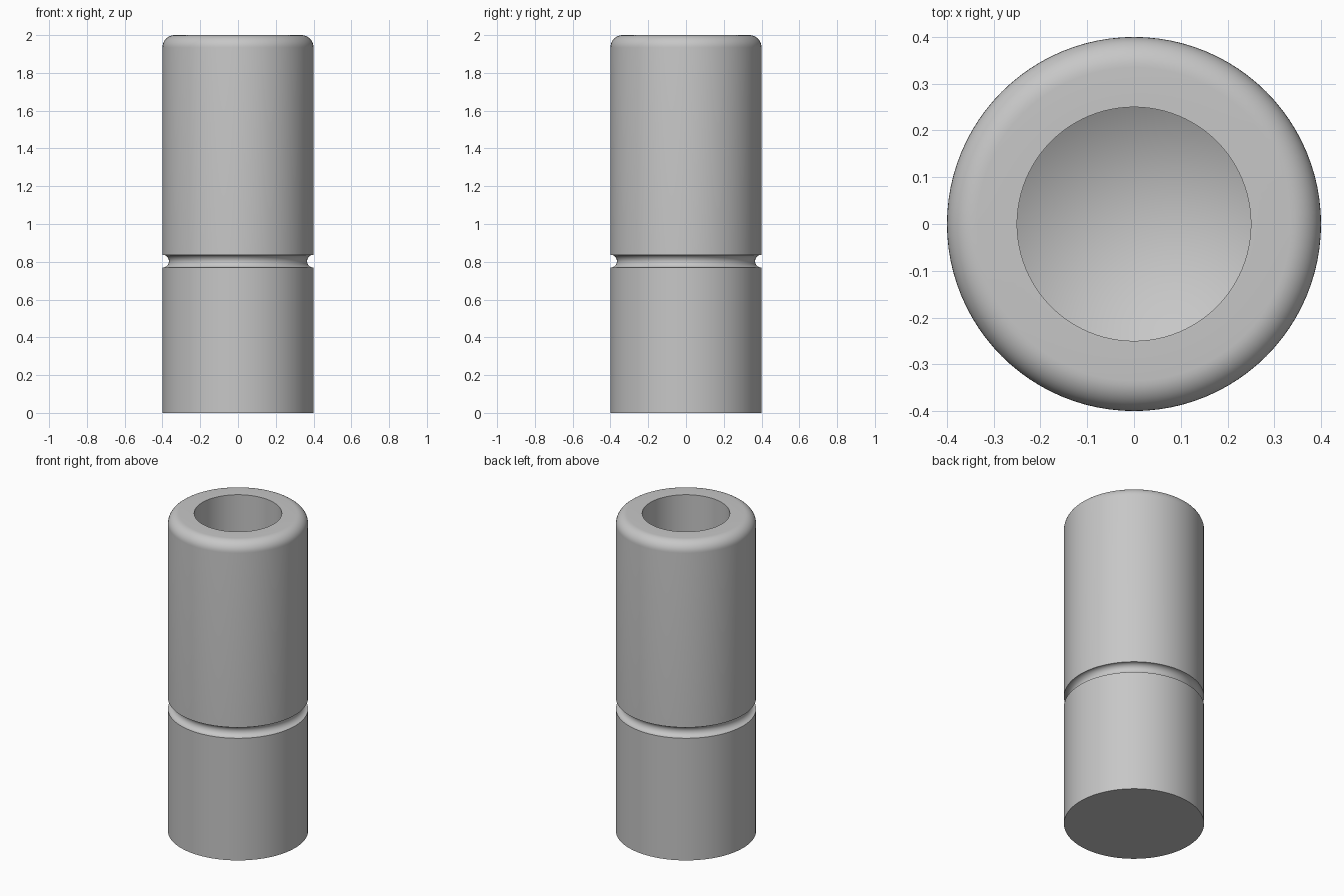
import bpy, bmesh, math

cube = bpy.data.objects.get("Cube")
if cube:
    bpy.data.objects.remove(cube, do_unlink=True)

RADIUS, HEIGHT, SIDES = 0.4, 2.0, 96
FILLET = 0.065
GROOVE_Z, GROOVE_R = 0.803, 0.034
BORE_R, BORE_DEPTH = 0.25, 1.0
TIP = BORE_R / math.tan(math.radians(59))


def arc(r, z, radius, start, end, steps):
    """Points along an arc in the radius-height plane, angles in degrees."""
    angles = [math.radians(start + (end - start) * i / steps) for i in range(steps + 1)]
    return [(r + radius * math.cos(a), z + radius * math.sin(a)) for a in angles]


# Half section: base, round groove, rounded rim, drilled bore with pointed end
profile = [(0, 0), (RADIUS, 0)]
profile += arc(RADIUS, GROOVE_Z, GROOVE_R, 270, 90, 16)
profile += arc(RADIUS - FILLET, HEIGHT - FILLET, FILLET, 0, 90, 10)
profile += [(BORE_R, HEIGHT), (BORE_R, HEIGHT - BORE_DEPTH), (0, HEIGHT - BORE_DEPTH - TIP)]

# Revolve the section about the vertical axis
bm = bmesh.new()
verts = [bm.verts.new((r, 0, z)) for r, z in profile]
edges = [bm.edges.new(pair) for pair in zip(verts, verts[1:])]
bmesh.ops.spin(bm, geom=verts + edges, cent=(0, 0, 0), axis=(0, 0, 1),
               angle=math.tau, steps=SIDES, use_merge=True)
bmesh.ops.remove_doubles(bm, verts=bm.verts[:], dist=1e-5)
bmesh.ops.recalc_face_normals(bm, faces=bm.faces[:])
mesh = bpy.data.meshes.new("grooved_pin")
bm.to_mesh(mesh)
bm.free()

pin = bpy.data.objects.new("grooved_pin", mesh)
bpy.context.collection.objects.link(pin)

# Plain grey metal
steel = bpy.data.materials.new("steel_grey")
steel.use_nodes = True
colour = (0.57, 0.57, 0.57, 1)
steel.diffuse_color = colour
steel.node_tree.nodes["Principled BSDF"].inputs["Base Color"].default_value = colour
mesh.materials.append(steel)

# Smooth curved surfaces, keep the rims crisp
bpy.ops.object.select_all(action="DESELECT")
pin.select_set(True)
bpy.context.view_layer.objects.active = pin
bpy.ops.object.shade_smooth_by_angle(angle=math.radians(30))
